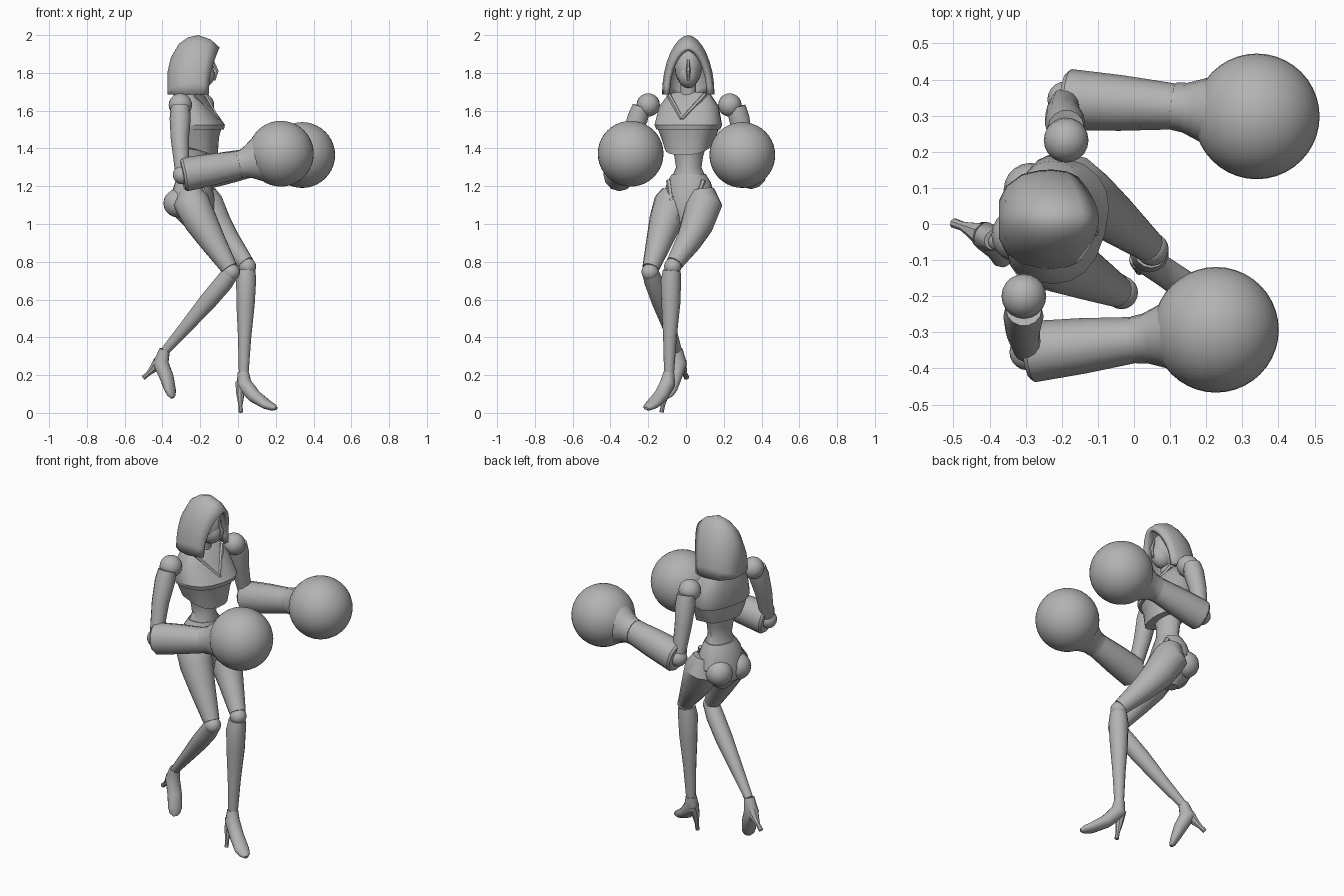
import bpy, bmesh, math
from mathutils import Vector

cube = bpy.data.objects.get("Cube")
if cube:
    bpy.data.objects.remove(cube, do_unlink=True)

grey = bpy.data.materials.new("plain grey")
grey.use_nodes = True
colour = (0.45, 0.45, 0.45, 1)
grey.diffuse_color = colour
grey.node_tree.nodes["Principled BSDF"].inputs["Base Color"].default_value = colour


def finish(name, bm, angle=40):
    bmesh.ops.recalc_face_normals(bm, faces=bm.faces)
    mesh = bpy.data.meshes.new(name)
    bm.to_mesh(mesh)
    bm.free()
    mesh.materials.append(grey)
    obj = bpy.data.objects.new(name, mesh)
    bpy.context.collection.objects.link(obj)
    bpy.ops.object.select_all(action='DESELECT')
    obj.select_set(True)
    bpy.context.view_layer.objects.active = obj
    bpy.ops.object.shade_smooth_by_angle(angle=math.radians(angle))
    return obj


def skin(bm, rings, closed=True, caps=True):
    """Bridge a list of point rings with quads."""
    rows = [[bm.verts.new(p) for p in r] for r in rings]
    n = len(rows[0])
    for a, b in zip(rows, rows[1:]):
        for i in range(n if closed else n - 1):
            j = (i + 1) % n
            bm.faces.new((a[i], a[j], b[j], b[i]))
    if caps:
        bm.faces.new(rows[0])
        bm.faces.new(rows[-1])
    return rows


def tube(name, stations, ref=(0, 1, 0), sides=14):
    """Limb through (x, y, z, radius across ref, other radius)."""
    pts = [Vector(s[:3]) for s in stations]
    rings = []
    for i, s in enumerate(stations):
        t = (pts[min(i + 1, len(pts) - 1)] - pts[max(i - 1, 0)]).normalized()
        u = Vector(ref)
        u = (u - t * u.dot(t)).normalized()
        v = t.cross(u)
        angles = [math.tau * k / sides for k in range(sides)]
        rings.append([pts[i] + u * s[3] * math.cos(a) + v * s[-1] * math.sin(a) for a in angles])
    bm = bmesh.new()
    skin(bm, rings)
    return finish(name, bm)


def ball(name, centre, radius, scale=(1, 1, 1), seg=20):
    bm = bmesh.new()
    bmesh.ops.create_uvsphere(bm, u_segments=seg, v_segments=seg // 2, radius=radius)
    for v in bm.verts:
        v.co = Vector(centre) + Vector([c * k for c, k in zip(v.co, scale)])
    return finish(name, bm, 60)


# The trunk is turned a little to its right
FWD, SIDE = Vector((0.966, -0.26, 0)), Vector((0.26, 0.966, 0))
CORE = Vector((-0.245, 0.016, 0))


def trunk(f, s, z):
    return CORE + FWD * f + SIDE * s + Vector((0, 0, z))


def body(name, levels, drop=0.0, sides=20, power=0.8):
    """Trunk section from (z, half width, front depth, back depth)."""
    rings = []
    for k, (z, w, front, back) in enumerate(levels):
        ring = []
        for i in range(sides):
            a = math.tau * i / sides
            c, s = math.cos(a), math.sin(a)
            c2 = math.copysign(abs(c) ** power, c)
            s2 = math.copysign(abs(s) ** power, s)
            dip = drop * max(c, 0) if k == len(levels) - 1 else 0
            ring.append(trunk(c2 * (front if c > 0 else back), s2 * w, z - dip))
        rings.append(ring)
    bm = bmesh.new()
    skin(bm, rings)
    return finish(name, bm, 32)


# Trunk
body("chest_plate", [(1.70, .07, .03, .07), (1.685, .115, .05, .09), (1.62, .16, .10, .10),
                     (1.525, .178, .17, .095), (1.50, .168, .165, .09)])
body("rib_plate", [(1.52, .168, .155, .085), (1.46, .145, .14, .08), (1.41, .122, .135, .07)], drop=.045)
body("waist", [(1.43, .10, .09, .06), (1.36, .078, .08, .045), (1.30, .068, .08, .04),
               (1.24, .095, .09, .06)], power=1)
body("pelvis", [(1.265, .09, .088, .06), (1.22, .118, .10, .085), (1.13, .14, .12, .115),
                (1.06, .10, .12, .11), (.99, .035, .11, .04)], power=.95)
for s, side in ((1, "left"), (-1, "right")):
    tube(side + "_collar_edge", [(*trunk(.045, s * .10, 1.685), .012), (*trunk(.092, s * .05, 1.62), .012),
                                 (*trunk(.145, 0, 1.555), .010)], sides=6)
    tube(side + "_hip_band", [(*trunk(.06, s * .095, 1.23), .014), (*trunk(.105, s * .07, 1.13), .014),
                              (*trunk(.112, s * .03, 1.03), .012)], sides=6)
    ball(side + "_buttock", trunk(-.06, s * .065, 1.11), .075)

# Head
tube("neck", [(-.25, .012, 1.66, .055), (-.235, .012, 1.70, .042), (-.225, .012, 1.80, .04)])
ball("face", (-.215, .012, 1.83), .10, (.85, .72, 1.08))
ball("jaw_mask", (-.19, .012, 1.79), .07, (.95, .8, 1))
tube("mask_ridge", [(-.135, .012, 1.87, .006), (-.113, .012, 1.81, .012), (-.125, .012, 1.76, .006)], sides=6)

# Hood: arched slices from the back to the slanted opening
slices = [(-.362, .05, 1.80), (-.345, .085, 1.875), (-.305, .115, 1.945), (-.26, .125, 1.977),
          (-.21, .127, 1.988), (-.15, .122, 1.966), (-.105, .108, 1.925)]
rings = []
for x, w, top in slices:
    ring = []
    front = max(0, (x + .26) / .155)
    for i in range(17):
        a = math.pi * i / 16
        c, h = math.cos(a), math.sin(a)
        y = .012 + math.copysign(abs(c) ** 1.15, c) * w
        slant = -.055 * front * math.cos(a) ** 2
        ring.append(Vector((x + slant, y, 1.685 + (top - 1.685) * h)))
    rings.append(ring)
bm = bmesh.new()
rows = skin(bm, rings, closed=False, caps=False)
bm.faces.new(rows[0])
hood = finish("hood", bm, 60)
shell = hood.modifiers.new("cloth thickness", 'SOLIDIFY')
shell.thickness = .024
shell.offset = 0

# Arms: shoulder, elbow, wrist and round glove
arms = {"left": ((-.188, .232, 1.63), (-.19, .345, 1.27), (.12, .325, 1.335), (.34, .298, 1.365)),
        "right": ((-.305, -.20, 1.63), (-.295, -.355, 1.26), (.01, -.32, 1.315), (.227, -.293, 1.372))}
for side, joints in arms.items():
    shoulder, elbow, wrist, glove = map(Vector, joints)
    out = 1 if side == "left" else -1
    ball(side + "_shoulder", shoulder, .062)
    top = shoulder + Vector((0, out * .035, -.01))
    mid = top.lerp(elbow, .5) + Vector((-.008, 0, .01))
    tube(side + "_upper_arm", [(*top, .05), (*top.lerp(mid, .35), .056), (*mid, .048),
                               (*elbow, .036)], ref=(1, 0, 0))
    ball(side + "_elbow", elbow, .05)
    axis = (wrist - elbow).normalized()
    tube(side + "_forearm", [(*elbow, .075, .08), (*(elbow + axis * .012), .085, .09),
                             (*elbow.lerp(wrist, .5), .077, .084), (*wrist, .063, .072)], sides=12)
    aim = (glove - wrist).normalized()
    tube(side + "_glove_cuff", [(*(wrist - aim * .01), .066, .074), (*(wrist + aim * .02), .069, .076),
                                (*(wrist + aim * .05), .08, .09), (*(wrist + aim * .10), .10, .12)])
    ball(side + "_glove", glove, .174, seg=40)

# Legs
tube("left_thigh", [(-.185, .085, 1.18, .065), (-.175, .095, 1.11, .098), (-.12, .06, 1.0, .087),
                    (-.055, .015, .91, .069), (.042, -.062, .79, .045)])
tube("right_thigh", [(-.25, -.06, 1.18, .065), (-.25, -.07, 1.12, .098), (-.2, -.105, 1.02, .09),
                     (-.135, -.14, .91, .071), (-.045, -.187, .765, .045)])
ball("left_knee", (.05, -.07, .775), .046)
ball("right_knee", (-.035, -.19, .745), .046)
tube("left_shin", [(.047, -.075, .755, .047), (.043, -.08, .70, .054), (.04, -.08, .58, .05),
                   (.035, -.085, .40, .036), (.03, -.09, .20, .026)])
tube("right_shin", [(-.04, -.187, .74, .045), (-.075, -.17, .69, .05), (-.16, -.135, .59, .048),
                    (-.28, -.088, .45, .035), (-.385, -.045, .33, .024)])

# High heeled shoes
ACROSS = (.57, .82, 0)
tube("left_shoe", [(.028, -.09, .215, .03), (.03, -.097, .155, .04, .043), (.085, -.133, .09, .04, .036),
                   (.15, -.178, .045, .042, .026), (.185, -.20, .03, .03, .019),
                   (.202, -.212, .024, .012, .009)], ref=ACROSS)
tube("left_heel", [(.02, -.095, .16, .035), (.012, -.11, .10, .022), (.013, -.122, .04, .011),
                   (.015, -.13, .003, .012)], ref=ACROSS, sides=8)
tube("right_shoe", [(-.388, -.045, .335, .028), (-.41, -.035, .265, .04, .044), (-.378, -.06, .19, .04, .036),
                    (-.36, -.083, .125, .041, .025), (-.352, -.095, .095, .03, .018),
                    (-.347, -.10, .08, .012, .009)], ref=ACROSS)
tube("right_heel", [(-.42, -.03, .265, .035), (-.45, -.016, .232, .022), (-.475, -.006, .208, .013),
                    (-.50, .003, .186, .014)], ref=ACROSS, sides=8)
